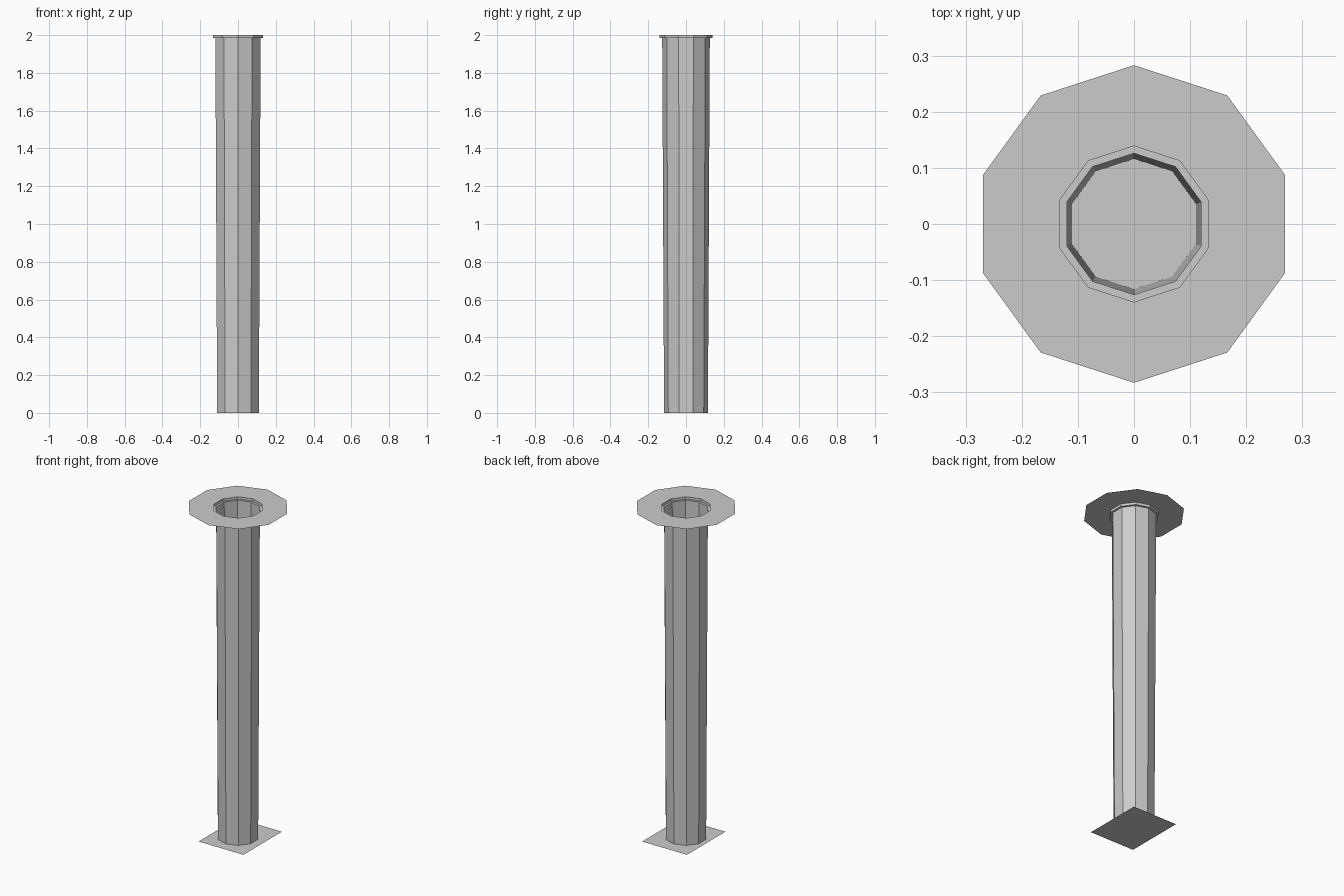
import bpy, bmesh, math

if "Cube" in bpy.data.objects:
    bpy.data.objects.remove(bpy.data.objects["Cube"])

SIDES = 10


def add_object(name, bm):
    mesh = bpy.data.meshes.new(name)
    bm.to_mesh(mesh)
    bm.free()
    obj = bpy.data.objects.new(name, mesh)
    bpy.context.collection.objects.link(obj)
    return obj


def lathe(name, profile):
    """Open ten-sided sheet through (radius, height) points, a corner on +y."""
    bm = bmesh.new()
    rings = []
    for r, z in profile:
        angles = [math.pi / 2 + 2 * math.pi * i / SIDES for i in range(SIDES)]
        rings.append([bm.verts.new((r * math.cos(a), r * math.sin(a), z)) for a in angles])
    for low, high in zip(rings, rings[1:]):
        for i in range(SIDES):
            j = (i + 1) % SIDES
            bm.faces.new((low[i], low[j], high[j], high[i]))
    return add_object(name, bm)


# Slightly flared hollow shaft
lathe("pipe_shaft", [(0.116, 0), (0.126, 1.985)])

# Stepped collar opening into a flat rim
lathe("pipe_rim", [(0.126, 1.985), (0.139, 1.985), (0.139, 2.0), (0.283, 2.0)])

# Thin rectangular base sheet, slightly off centre
bm = bmesh.new()
cx, cy, hx, hy = 0.01, 0.007, 0.151, 0.184
bm.faces.new([bm.verts.new((cx + sx * hx, cy + sy * hy, 0))
              for sx, sy in ((-1, -1), (1, -1), (1, 1), (-1, 1))])
add_object("base_sheet", bm)
